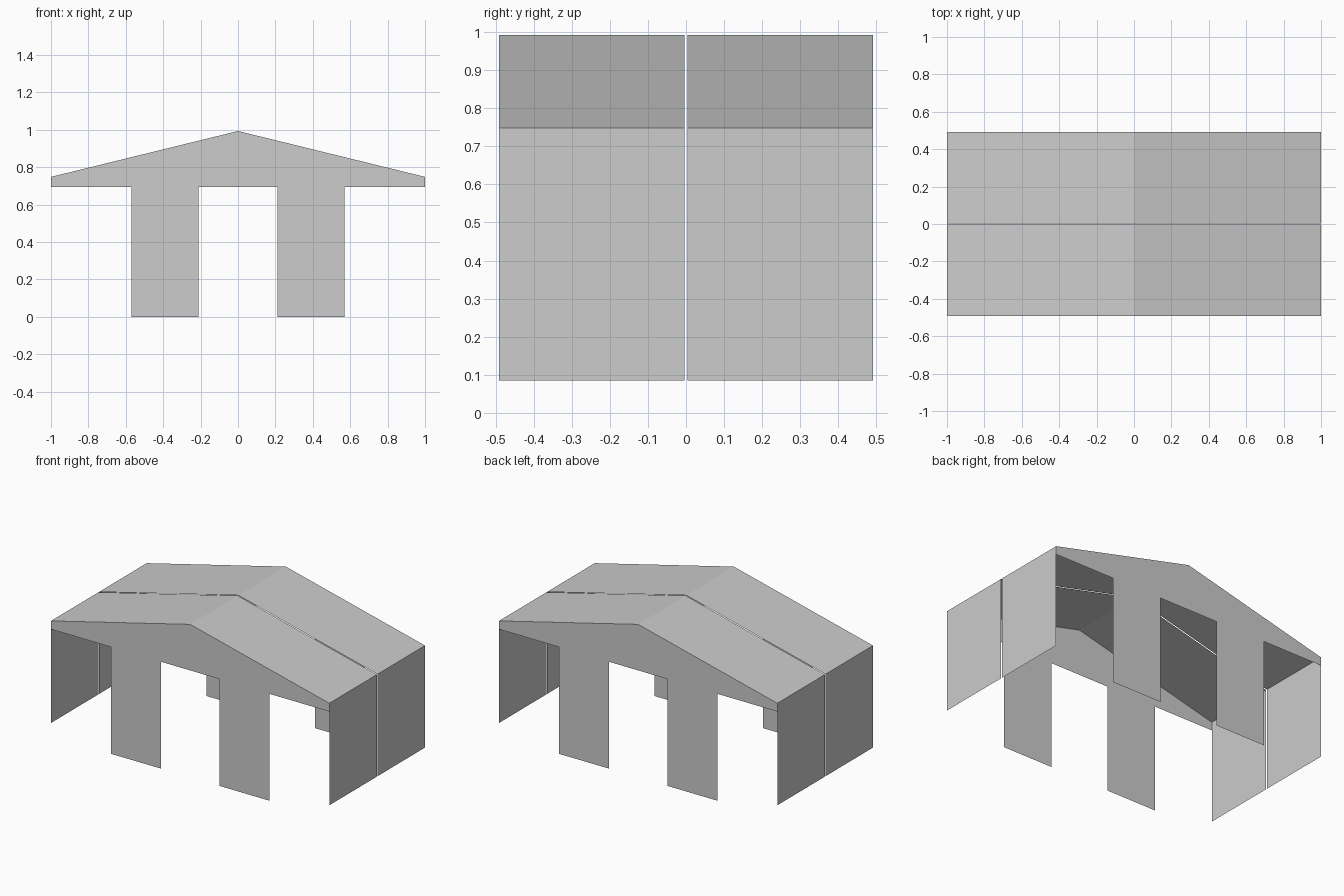
import bpy

cube = bpy.data.objects.get("Cube")
if cube:
    bpy.data.objects.remove(cube, do_unlink=True)

# Single plain grey for the whole shelter
grey = bpy.data.materials.new("light_grey")
grey.use_nodes = True
colour = (0.604, 0.604, 0.604, 1)
grey.diffuse_color = colour
grey.node_tree.nodes["Principled BSDF"].inputs["Base Color"].default_value = colour

HALF_DEPTH = 0.491
HALF_GAP = 0.0035
EAVE, RIDGE = 0.748, 0.993
WALL_BASE, BEAM_BASE = 0.085, 0.694
LEG_IN, LEG_OUT = 0.21, 0.57


def add_mesh(name, verts, faces):
    mesh = bpy.data.meshes.new(name)
    mesh.from_pydata(verts, [], faces)
    mesh.materials.append(grey)
    obj = bpy.data.objects.new(name, mesh)
    bpy.context.collection.objects.link(obj)


def sheet(name, path, y0, y1):
    """Sweep an (x, z) path along y into a thin sheet."""
    verts = [(x, y, z) for x, z in path for y in (y0, y1)]
    faces = [(2 * i, 2 * i + 2, 2 * i + 3, 2 * i + 1) for i in range(len(path) - 1)]
    add_mesh(name, verts, faces)


# Gable ends: a roof-shaped beam on two flat legs
right_half = [(LEG_IN, BEAM_BASE), (LEG_IN, 0), (LEG_OUT, 0),
              (LEG_OUT, BEAM_BASE), (1, BEAM_BASE), (1, EAVE)]
outline = right_half + [(0, RIDGE)] + [(-x, z) for x, z in reversed(right_half)]
for name, y, points in (("front_gable", -HALF_DEPTH, outline),
                        ("back_gable", HALF_DEPTH, outline[::-1])):
    add_mesh(name, [(x, y, z) for x, z in points], [tuple(range(len(points)))])

# Roof and side walls, in two bays parted by a narrow gap
for bay, y0, y1 in (("front", -HALF_DEPTH, -HALF_GAP), ("back", HALF_GAP, HALF_DEPTH)):
    sheet(bay + "_roof", [(-1, EAVE), (0, RIDGE), (1, EAVE)], y0, y1)
    sheet(bay + "_right_wall", [(-1, WALL_BASE), (-1, EAVE)], y0, y1)
    sheet(bay + "_left_wall", [(1, EAVE), (1, WALL_BASE)], y0, y1)
